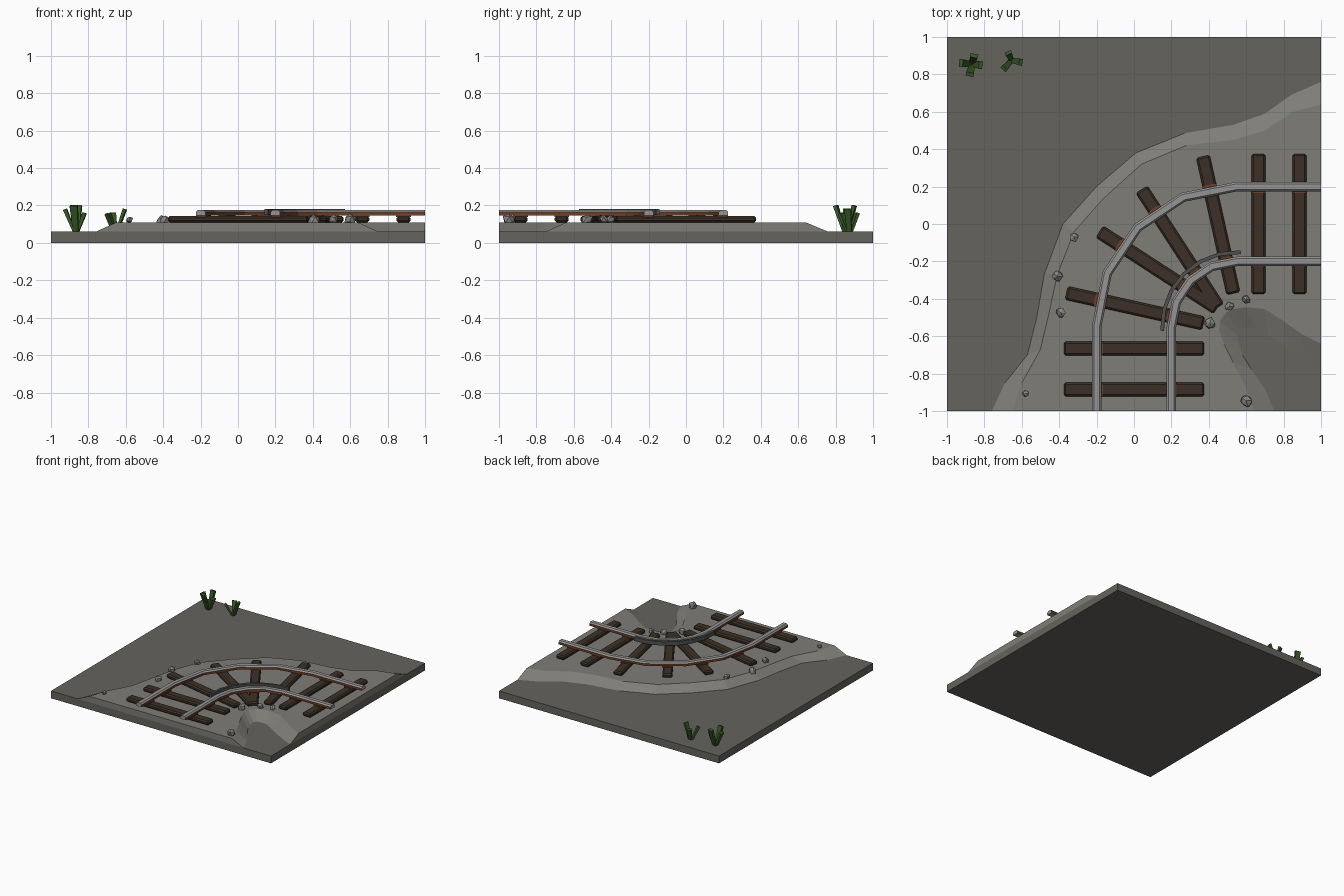
import bpy, bmesh, math, random
from mathutils import Vector, Matrix

if "Cube" in bpy.data.objects:
    bpy.data.objects.remove(bpy.data.objects["Cube"])

random.seed(4)

def mat(name, rgb):
    m = bpy.data.materials.new(name)
    m.diffuse_color = (*rgb, 1)
    m.use_nodes = True
    m.node_tree.nodes["Principled BSDF"].inputs["Base Color"].default_value = m.diffuse_color
    return m

SOIL = mat("soil", (0.13, 0.125, 0.11))
GRAVEL = mat("gravel", (0.21, 0.205, 0.185))
WOOD = mat("wood", (0.045, 0.03, 0.02))
STEEL = mat("steel", (0.3, 0.3, 0.3))
DARK = mat("dark_steel", (0.08, 0.08, 0.08))
RUST = mat("rust", (0.16, 0.05, 0.02))
GRASS = mat("grass", (0.04, 0.1, 0.02))
STONE = mat("stone", (0.25, 0.25, 0.24))

def finish(name, bm, *mats):
    bmesh.ops.recalc_face_normals(bm, faces=bm.faces)
    me = bpy.data.meshes.new(name)
    bm.to_mesh(me)
    bm.free()
    ob = bpy.data.objects.new(name, me)
    for m in mats:
        me.materials.append(m)
    bpy.context.collection.objects.link(ob)
    return ob

def box(name, centre, size, material, angle=0, bevel=0):
    bm = bmesh.new()
    bmesh.ops.create_cube(bm, size=1)
    bmesh.ops.scale(bm, vec=size, verts=bm.verts)
    if bevel:
        bmesh.ops.bevel(bm, geom=bm.edges[:], offset=bevel, segments=1, affect='EDGES')
    bmesh.ops.transform(bm, verts=bm.verts,
                        matrix=Matrix.Translation(centre) @ Matrix.Rotation(angle, 4, 'Z'))
    return finish(name, bm, material)

def sweep(name, path, profile, *mats):
    """Mitred sweep of an (offset, z) profile along a flat path."""
    bm = bmesh.new()
    pts = [Vector(p) for p in path]
    rings = []
    for i, p in enumerate(pts):
        a = (p - pts[i - 1]).normalized() if i else None
        b = (pts[i + 1] - p).normalized() if i < len(pts) - 1 else None
        a, b = a or b, b or a
        t = (a + b).normalized()
        side = Vector((-t.y, t.x)) / t.dot(a)
        rings.append([bm.verts.new((*(p + side * o), z)) for o, z in profile])
    n = len(profile)
    for r, s in zip(rings, rings[1:]):
        for k in range(n):
            f = bm.faces.new((r[k], r[(k + 1) % n], s[(k + 1) % n], s[k]))
            f.material_index = 1 if len(mats) > 1 and k in (0, n - 2) else 0
    bm.faces.new(rings[0])
    bm.faces.new(rings[-1])
    return finish(name, bm, *mats)

# ground slab
box("ground_slab", (0, 0, 0.03), (2, 2, 0.06), SOIL)

# raised gravel bed: outer foot, outer rim, inner rim, inner foot per row
foot_out = [(-.76, -1), (-.69, -.85), (-.57, -.7), (-.52, -.5), (-.48, -.27), (-.38, 0),
            (-.2, .2), (.01, .38), (.27, .485), (.53, .53), (.7, .59), (.84, .69), (1, .76)]
rim_out = [(-.65, -1), (-.6, -.85), (-.5, -.67), (-.455, -.48), (-.41, -.27), (-.32, -.04),
           (-.16, .14), (.04, .32), (.28, .42), (.53, .45), (.7, .5), (.85, .6), (1, .64)]
rim_in = [(.64, -1), (.6, -.88), (.53, -.74), (.48, -.64), (.455, -.57), (.46, -.52),
          (.49, -.475), (.53, -.455), (.6, -.445), (.7, -.455), (.8, -.52), (.9, -.59), (1, -.64)]
foot_in = [(.75, -1), (.7, -.88), (.63, -.78), (.58, -.7), (.56, -.64), (.55, -.59),
           (.565, -.565), (.6, -.555), (.65, -.56), (.72, -.6), (.82, -.66), (.91, -.71), (1, -.75)]
bm = bmesh.new()
rows = [[bm.verts.new((*p, z)) for p, z in zip(r, (.06, .11, .11, .06))]
        for r in zip(foot_out, rim_out, rim_in, foot_in)]
for r, s in zip(rows, rows[1:]):
    for k in range(3):
        bm.faces.new((r[k], s[k], s[k + 1], r[k + 1]))
bm.faces.new(rows[0])
bm.faces.new(rows[-1])
finish("gravel_bed", bm, GRAVEL)

# sleepers: centre, direction in degrees
sleepers = [((0, -.885), 0), ((0, -.665), 0), ((.005, -.45), -12.5), ((.13, -.245), -33),
            ((.245, -.13), -57), ((.45, -.005), -77.5), ((.665, 0), -90), ((.885, 0), -90)]
C = Vector((.55, -.55))

def on_rail(centre, d, r):
    """Point where a sleeper's axis crosses the rail of radius r."""
    c = Vector(centre)
    if c.y < C.y:
        return Vector((C.x - r, c.y))
    if c.x > C.x:
        return Vector((c.x, C.y + r))
    m = c - C
    k = m.dot(d)
    return c + d * (-k - math.sqrt(k * k - m.dot(m) + r * r))

for i, (c, deg) in enumerate(sleepers):
    a = math.radians(deg)
    box(f"sleeper_{i}", (*c, 0.126), (.75, .074, .034), WOOD, a, .01)
    d = Vector((math.cos(a), math.sin(a)))
    for side, r in (("outer", .745), ("inner", .348)):
        p = on_rail(c, d, r)
        box(f"rail_plate_{side}_{i}", (*p, .144), (.058, .078, .012), RUST, a)

# curved rails
def arc(r, n, a0=180, a1=90):
    return [C + r * Vector((math.cos(t), math.sin(t)))
            for t in (math.radians(a0 + (a1 - a0) * i / n) for i in range(n + 1))]

RAIL = [(-.025, .147), (-.025, .165), (-.015, .176), (.015, .176), (.025, .165), (.025, .147)]
for name, r in (("outer_rail", .75), ("inner_rail", .35)):
    path = [Vector((C.x - r, -1))] + arc(r, 4) + [Vector((1, C.y + r))]
    sweep(name, path, RAIL, STEEL, RUST)

# thin guard rail beside the inner rail
sweep("guard_rail", arc(.4, 6, 183, 87),
      [(-.01, .15), (-.01, .182), (.01, .182), (.01, .15)], DARK)

# loose stones: x, y, z, radius
stones = [(-.32, -.07, .12, .026), (-.41, -.28, .115, .03), (-.39, -.475, .12, .028),
          (-.58, -.905, .125, .018), (.6, -.945, .125, .034), (.6, -.405, .125, .024),
          (.51, -.44, .125, .024), (.405, -.53, .125, .032)]
for i, (x, y, z, r) in enumerate(stones):
    bm = bmesh.new()
    bmesh.ops.create_icosphere(bm, subdivisions=1, radius=r)
    for v in bm.verts:
        v.co *= random.uniform(.8, 1.2)
    bmesh.ops.transform(bm, verts=bm.verts, matrix=Matrix.Translation((x, y, z)))
    finish(f"stone_{i}", bm, STONE)

# grass tufts: each blade leans from its root to its tip
def blade(name, root, tip, w):
    bm = bmesh.new()
    bmesh.ops.create_cube(bm, size=1)
    root, tip = Vector(root), Vector(tip)
    axis = tip - root
    for v in bm.verts:
        s = w if v.co.z > 0 else w * .7
        v.co = Vector((v.co.x * s, v.co.y * s * .5, (v.co.z + .5) * axis.length))
    rot = axis.to_track_quat('Z', 'Y').to_matrix().to_4x4()
    bmesh.ops.transform(bm, verts=bm.verts, matrix=Matrix.Translation(root) @ rot)
    finish(name, bm, GRASS)

tufts = [((-.865, .855), [(-.925, .86, .18), (-.878, .8, .2), (-.855, .9, .2), (-.82, .85, .16)], .042),
         ((-.655, .875), [(-.672, .915, .16), (-.605, .865, .18), (-.695, .83, .155)], .036)]
for t, (root, tips, w) in enumerate(tufts):
    for i, tip in enumerate(tips):
        start = Vector(root).lerp(Vector(tip[:2]), .15)
        blade(f"grass_{t}_{i}", (*start, .058), tip, w)
